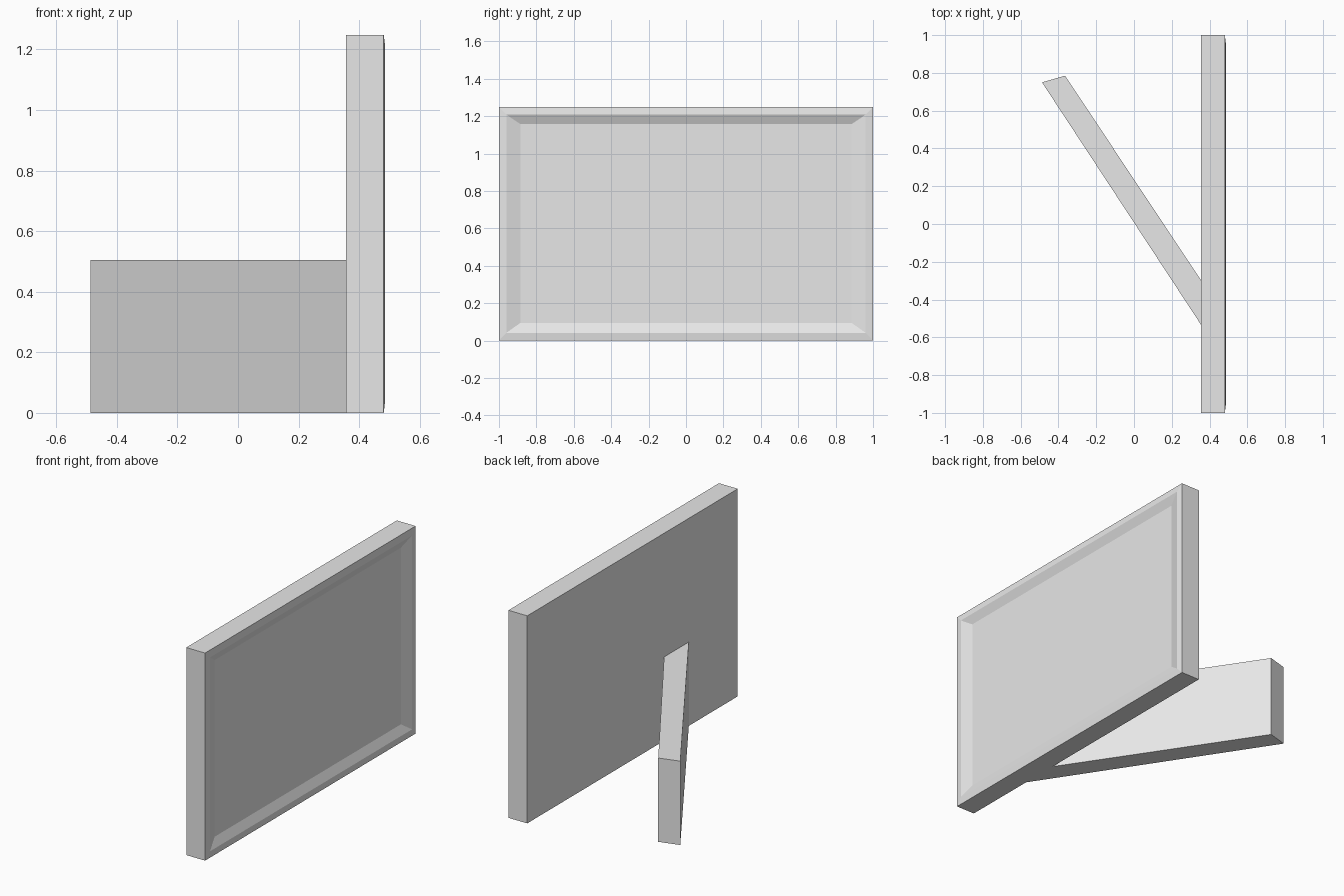
import bpy
import bmesh

cube = bpy.data.objects.get("Cube")
if cube:
    bpy.data.objects.remove(cube, do_unlink=True)

grey = bpy.data.materials.new("light_grey")
grey.use_nodes = True
grey.diffuse_color = (0.8, 0.8, 0.8, 1)
grey.node_tree.nodes["Principled BSDF"].inputs["Base Color"].default_value = (0.8, 0.8, 0.8, 1)


def loft(name, loops):
    """Skin a stack of matching closed loops and cap both ends."""
    bm = bmesh.new()
    rings = [[bm.verts.new(p) for p in loop] for loop in loops]
    for a, b in zip(rings, rings[1:]):
        for i in range(len(a)):
            j = (i + 1) % len(a)
            bm.faces.new((a[i], a[j], b[j], b[i]))
    bm.faces.new(rings[0])
    bm.faces.new(rings[-1])
    bmesh.ops.recalc_face_normals(bm, faces=bm.faces[:])
    mesh = bpy.data.meshes.new(name)
    bm.to_mesh(mesh)
    bm.free()
    mesh.materials.append(grey)
    obj = bpy.data.objects.new(name, mesh)
    bpy.context.collection.objects.link(obj)
    return obj


def rectangle(x, half_width, bottom, top):
    return [(x, -half_width, bottom), (x, half_width, bottom),
            (x, half_width, top), (x, -half_width, top)]


# Frame: flat back, slightly raised rim, bevelled shallow recess
loft("picture_frame", [
    rectangle(0.356, 1.0, 0, 1.248),
    rectangle(0.481, 1.0, 0, 1.248),
    rectangle(0.486, 0.96, 0.042, 1.208),
    rectangle(0.464, 0.885, 0.095, 1.157),
])

# Stand: slanted upright slab meeting the back of the frame
footprint = [(-0.487, 0.75), (-0.365, 0.785), (0.356, -0.30), (0.356, -0.535)]
loft("back_stand", [[(x, y, z) for x, y in footprint] for z in (0, 0.504)])
